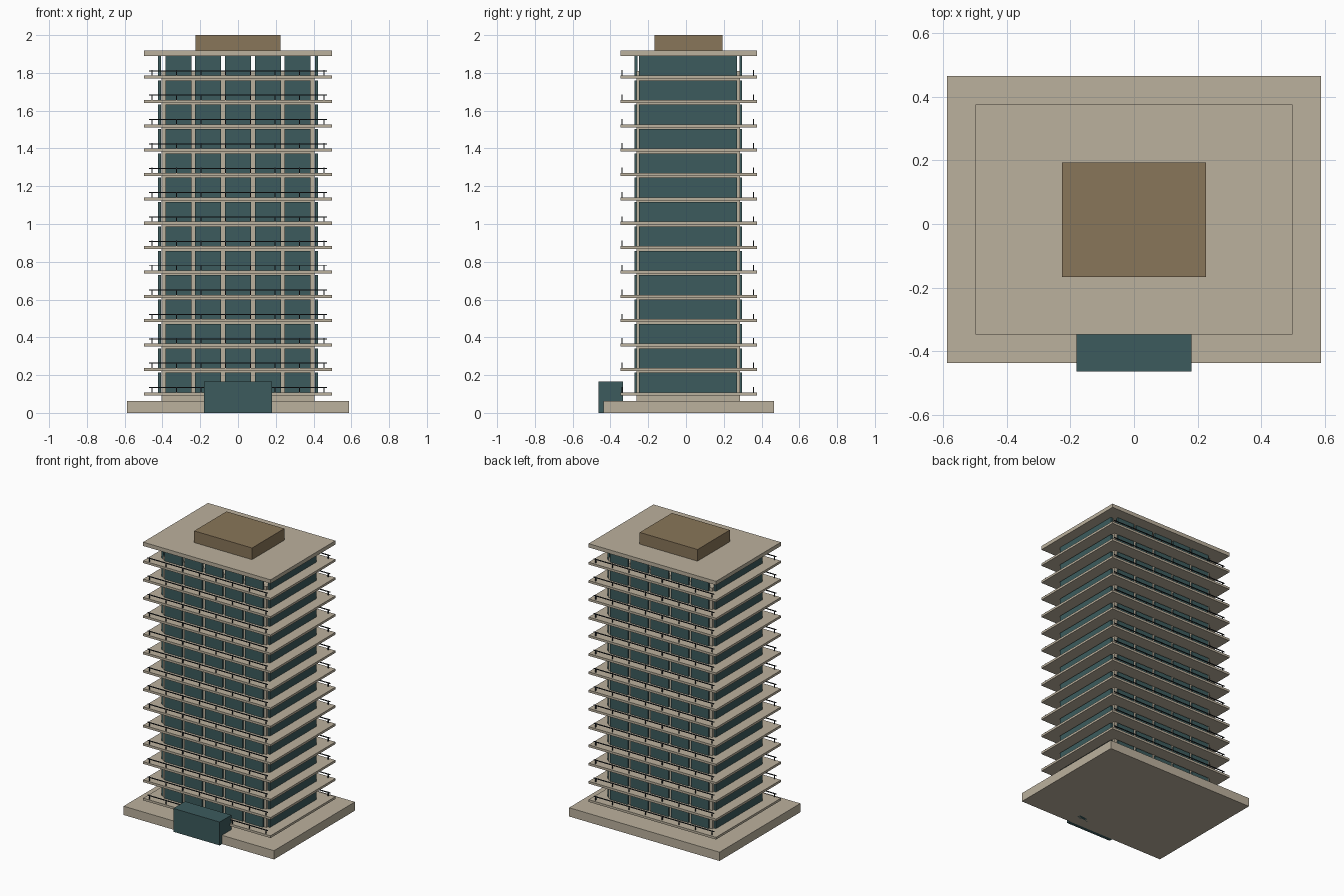
import bpy

if "Cube" in bpy.data.objects:
    bpy.data.objects.remove(bpy.data.objects["Cube"])

CY = 0.014            # tower centre in y
FLOORS, Z0, STEP = 14, 0.101, 0.129


def mat(name, c):
    m = bpy.data.materials.new(name)
    m.diffuse_color = (*c, 1)
    m.use_nodes = True
    m.node_tree.nodes["Principled BSDF"].inputs["Base Color"].default_value = m.diffuse_color
    return m


CONCRETE = mat("concrete", (0.50, 0.44, 0.34))
GLASS = mat("glass", (0.045, 0.105, 0.11))
BROWN = mat("brown_cladding", (0.25, 0.18, 0.10))
METAL = mat("dark_metal", (0.02, 0.025, 0.03))


def boxes(name, specs, material):
    """One object from boxes given as (x, y, z) centre and (x, y, z) size."""
    verts, faces = [], []
    for (cx, cy, cz), (sx, sy, sz) in specs:
        n = len(verts)
        verts += [(cx + i * sx / 2, cy + j * sy / 2, cz + k * sz / 2)
                  for k in (-1, 1) for j in (-1, 1) for i in (-1, 1)]
        faces += [[n + q for q in f] for f in (
            (0, 2, 3, 1), (4, 5, 7, 6), (0, 1, 5, 4),
            (2, 6, 7, 3), (0, 4, 6, 2), (1, 3, 7, 5))]
    me = bpy.data.meshes.new(name)
    me.from_pydata(verts, [], faces)
    me.materials.append(material)
    ob = bpy.data.objects.new(name, me)
    bpy.context.collection.objects.link(ob)
    return ob


# Ground plinth, inner core, roof and entrance
boxes("plinth", [((0, CY, 0.031), (1.176, 0.903, 0.062))], CONCRETE)
boxes("core", [((0, CY - 0.002, 0.935), (0.81, 0.546, 1.75))], CONCRETE)
boxes("roof_slab", [((0, CY, 1.904), (0.996, 0.724, 0.027))], CONCRETE)
boxes("roof_plant_room", [((0, CY, 1.9585), (0.452, 0.36, 0.083))], BROWN)
boxes("entrance_lobby", [((0, -0.398, 0.0825), (0.362, 0.13, 0.165))], GLASS)

slabs, panes, rails = [], [], []
for f in range(FLOORS):
    z = Z0 + f * STEP
    slabs.append(((0, CY, z), (0.996, 0.724, 0.016)))
    zg = z + 0.06
    for s in (-1, 1):
        # Five window bays front and back, one long window on each side
        for b in range(-2, 3):
            panes.append(((b * 0.158, CY - 0.002 + s * 0.277, zg), (0.138, 0.014, 0.104)))
        panes.append(((s * 0.415, CY - 0.003, zg), (0.016, 0.518, 0.104)))
        # Balcony railing along front and back edges
        yr = CY - 0.004 + s * 0.348
        rails.append(((0, yr, z + 0.033), (0.94, 0.006, 0.005)))
        for p in range(8):
            rails.append(((-0.455 + p * 0.13, yr, z + 0.022), (0.005, 0.005, 0.029)))

boxes("floor_slabs", slabs, CONCRETE)
boxes("window_panes", panes, GLASS)
boxes("balcony_railings", rails, METAL)
